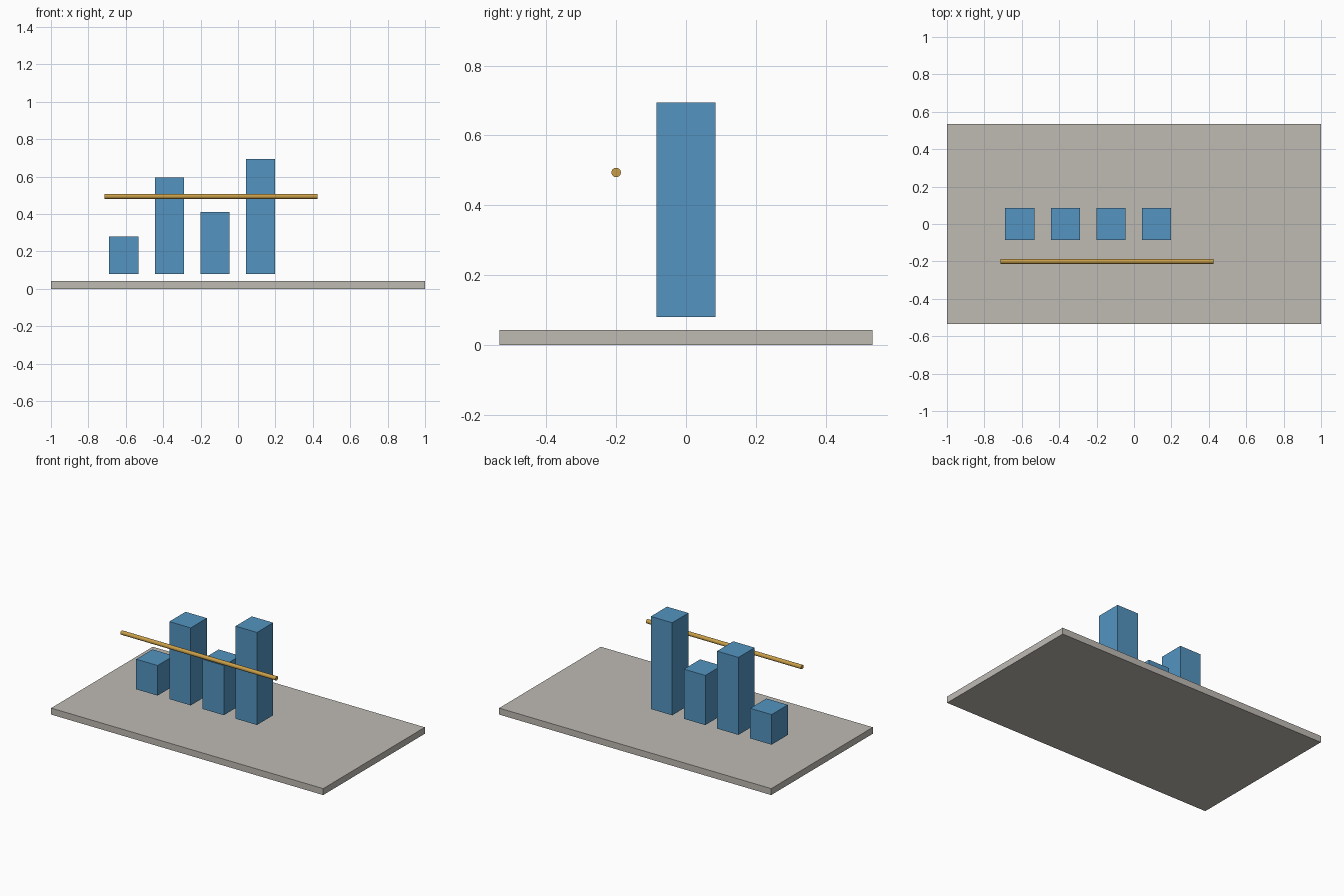
import bpy
import math

cube = bpy.data.objects.get("Cube")
if cube:
    bpy.data.objects.remove(cube, do_unlink=True)


def material(name, rgb):
    mat = bpy.data.materials.new(name)
    mat.use_nodes = True
    mat.diffuse_color = (*rgb, 1)
    mat.node_tree.nodes["Principled BSDF"].inputs["Base Color"].default_value = (*rgb, 1)
    return mat


def box(name, center, size, mat):
    bpy.ops.mesh.primitive_cube_add(size=1, location=center)
    obj = bpy.context.object
    obj.name = name
    obj.scale = size
    bpy.ops.object.transform_apply(location=False, rotation=False, scale=True)
    obj.data.materials.append(mat)
    return obj


stone = material("warm grey", (0.52, 0.495, 0.455))
blue = material("blue", (0.087, 0.296, 0.527))
gold = material("gold", (0.578, 0.342, 0.065))

# Base slab
base_height = 0.043
box("base", (0, 0, base_height / 2), (2, 1.067, base_height), stone)

# Row of bars floating just above the base
bar_bottom = 0.08
for i, top in enumerate((0.28, 0.595, 0.41, 0.695)):
    height = top - bar_bottom
    x = -0.61 + i * 0.2435
    box(f"bar_{i + 1}", (x, 0, bar_bottom + height / 2), (0.157, 0.17, height), blue)

# Horizontal rod in front of the bars
bpy.ops.mesh.primitive_cylinder_add(
    vertices=24, radius=0.0135, depth=1.14,
    location=(-0.145, -0.2, 0.494), rotation=(0, math.pi / 2, 0))
rod = bpy.context.object
rod.name = "rod"
rod.data.materials.append(gold)
bpy.ops.object.shade_smooth_by_angle()
